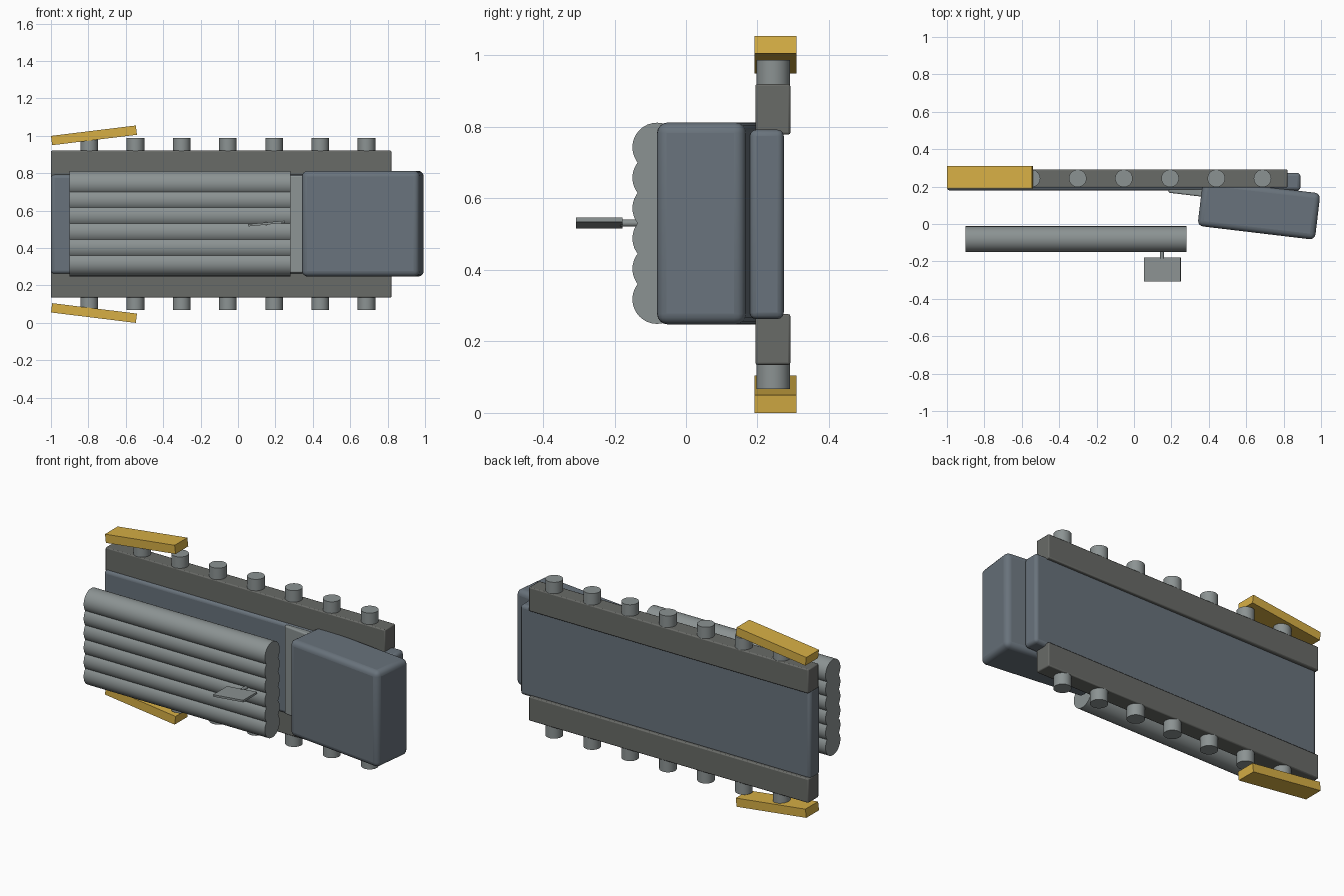
import bpy, math
from mathutils import Matrix

if "Cube" in bpy.data.objects:
    bpy.data.objects.remove(bpy.data.objects["Cube"])

MID = 0.5275  # mirror plane between the two tracks


def material(name, rgb):
    m = bpy.data.materials.new(name)
    m.diffuse_color = (*rgb, 1)
    m.use_nodes = True
    m.node_tree.nodes["Principled BSDF"].inputs["Base Color"].default_value = m.diffuse_color
    return m


SLATE = material("slate", (0.14, 0.17, 0.20))
TRACK = material("track_grey", (0.14, 0.145, 0.135))
STEEL = material("steel", (0.26, 0.29, 0.29))
YELLOW = material("yellow", (0.68, 0.43, 0.06))


def finish(name, mat, bevel=0, segments=3):
    o = bpy.context.object
    o.name = name
    o.data.materials.append(mat)
    if bevel:
        b = o.modifiers.new("bevel", 'BEVEL')
        b.width, b.segments = bevel, segments
        bpy.ops.object.shade_smooth_by_angle(angle=math.radians(35))
    return o


def box(name, loc, size, mat, rot=(0, 0, 0), bevel=0, segments=3):
    bpy.ops.mesh.primitive_cube_add(size=1, location=loc,
                                    rotation=[math.radians(a) for a in rot])
    o = bpy.context.object
    o.data.transform(Matrix.Diagonal((*size, 1)))
    return finish(name, mat, bevel, segments)


def rod(name, loc, radius, length, axis, mat):
    rot = {'X': (0, math.pi / 2, 0), 'Y': (math.pi / 2, 0, 0), 'Z': (0, 0, 0)}[axis]
    bpy.ops.mesh.primitive_cylinder_add(vertices=32, radius=radius, depth=length,
                                        location=loc, rotation=rot)
    bpy.ops.object.shade_smooth_by_angle(angle=math.radians(35))
    return finish(name, mat)


# Hull, sloped front deck and tilted cab
box("hull", (-0.055, 0.226, MID), (1.89, 0.095, 0.53), SLATE, bevel=0.018)
box("front_deck", (0.365, 0.166, MID), (0.36, 0.04, 0.52), STEEL, (0, 0, -6.8), 0.008)
box("cab", (0.668, 0.077, 0.53), (0.632, 0.25, 0.565), SLATE, (0, 0, -6.8), 0.03, 4)

# Row of launch tubes
for i in range(6):
    rod(f"launch_tube_{i + 1}", (-0.31, -0.081, 0.318 + i * 0.085), 0.069, 1.18, 'X', STEEL)

# Sight plate on its post
rod("sight_post", (0.15, -0.14, 0.531), 0.01, 0.09, 'Y', STEEL)
box("sight_plate", (0.152, -0.243, 0.531), (0.196, 0.13, 0.012), STEEL, (0, -5.5, 0))

# Tracks, wheels and fenders on both sides
for side, s in (("lower", -1), ("upper", 1)):
    box(f"{side}_track", (-0.09, 0.243, MID + s * 0.322), (1.82, 0.098, 0.142), TRACK,
        bevel=0.006, segments=2)
    for i in range(7):
        rod(f"{side}_wheel_{i + 1}", (-0.795 + i * 0.247, 0.244, MID + s * 0.41),
            0.047, 0.1, 'Z', STEEL)
    box(f"{side}_fender", (-0.77, 0.25, MID + s * 0.475), (0.457, 0.118, 0.05), YELLOW,
        (0, -7 * s, 0))
